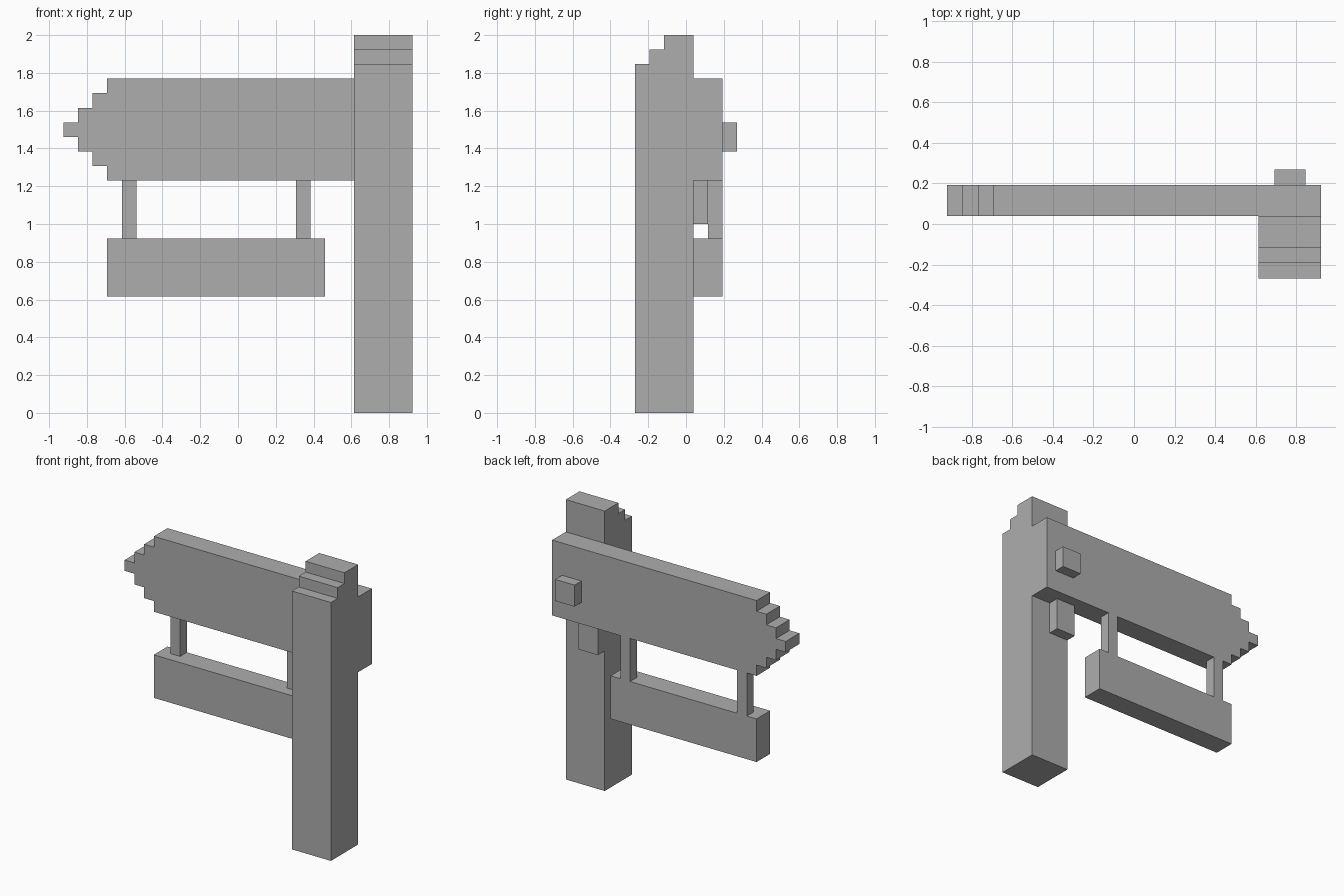
import bpy
import bmesh
from mathutils import Vector

default_cube = bpy.data.objects.get("Cube")
if default_cube:
    bpy.data.objects.remove(default_cube, do_unlink=True)

U = 1 / 13  # one block unit of the stepped design

grey = bpy.data.materials.new("plain grey")
grey.use_nodes = True
colour = (0.42, 0.42, 0.42, 1)
grey.diffuse_color = colour
grey.node_tree.nodes["Principled BSDF"].inputs["Base Color"].default_value = colour


def extrude_profile(name, points, direction):
    """Turn a flat outline (block units) into a solid along a direction."""
    bm = bmesh.new()
    face = bm.faces.new([bm.verts.new(Vector(p) * U) for p in points])
    result = bmesh.ops.extrude_face_region(bm, geom=[face])
    moved = [g for g in result["geom"] if isinstance(g, bmesh.types.BMVert)]
    bmesh.ops.translate(bm, verts=moved, vec=Vector(direction) * U)
    bmesh.ops.recalc_face_normals(bm, faces=bm.faces)
    mesh = bpy.data.meshes.new(name)
    bm.to_mesh(mesh)
    bm.free()
    mesh.materials.append(grey)
    obj = bpy.data.objects.new(name, mesh)
    bpy.context.collection.objects.link(obj)
    return obj


def box(name, x, y, z):
    outline = [(x[0], y[0], z[0]), (x[1], y[0], z[0]),
               (x[1], y[0], z[1]), (x[0], y[0], z[1])]
    return extrude_profile(name, outline, (0, y[1] - y[0], 0))


# Post with a stepped top at the front
front, back = -3.5, 0.5
outline = [(8, back, 0), (8, front, 0)]
for step in range(3):
    outline.append((8, front + step, 24 + step))
    if step < 2:
        outline.append((8, front + step + 1, 24 + step))
outline.append((8, back, 26))
extrude_profile("post", outline, (4, 0, 0))

# Main board with a stepped arrow end
lower = [(12, 16), (-9, 16)]
for step in range(1, 4):
    lower += [(-8 - step, 16 + step), (-9 - step, 16 + step)]
upper = [(x, 39 - z) for x, z in reversed(lower)]
extrude_profile("arrow_board", [(x, back, z) for x, z in lower + upper], (0, 2, 0))

# Small hanging board and its two hangers
box("hanging_board", (-9, 6), (0.5, 2.5), (8, 12))
for name, x in (("right_hanger", -8), ("left_hanger", 4)):
    box(name, (x, x + 1), (1.5, 2.5), (12, 16))

# Fixings on the back of the board and the post
box("board_peg", (9, 11), (2.5, 3.5), (18, 20))
box("support_block", (8, 10), (0.5, 1.5), (13, 16))
